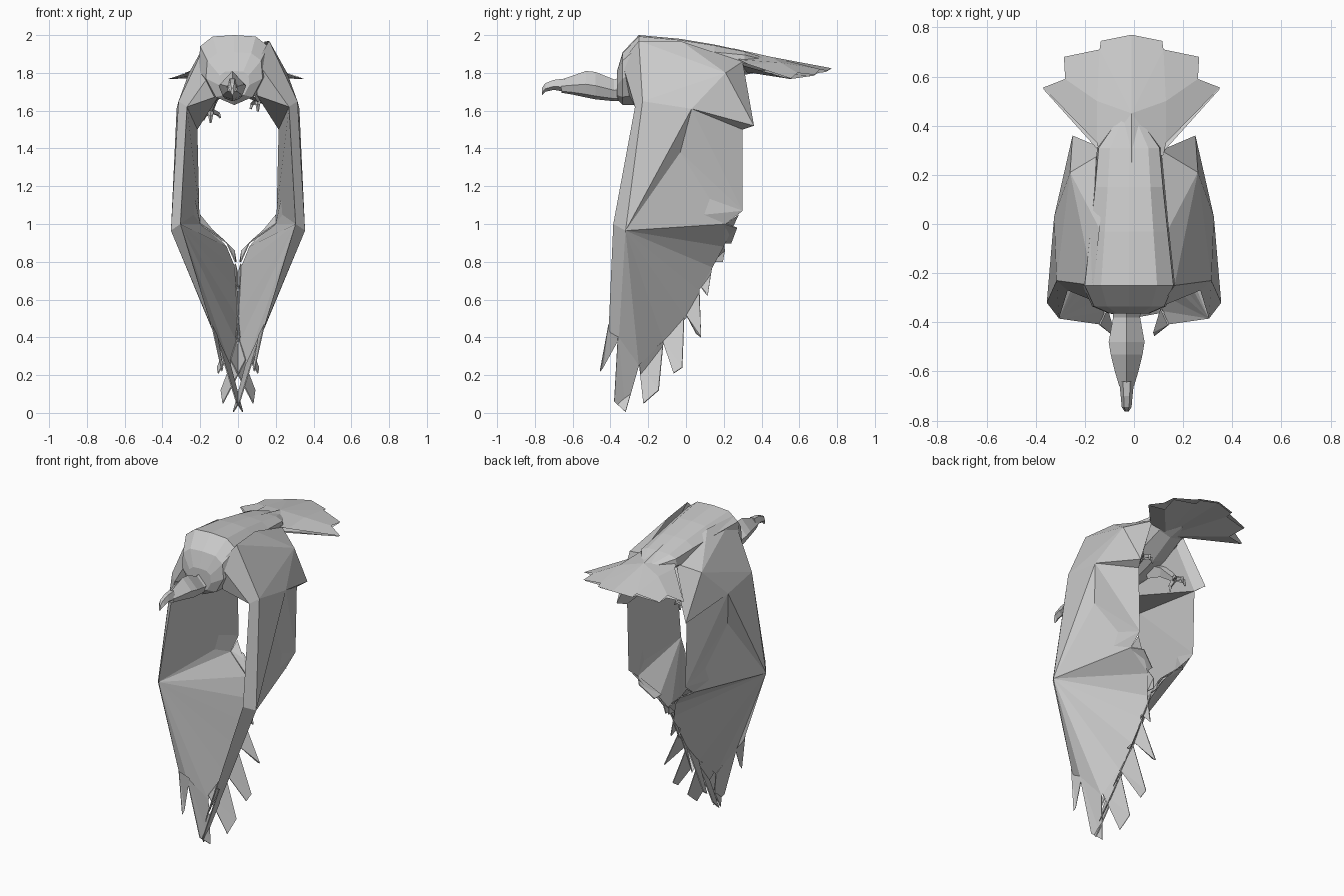
import bpy, bmesh
from mathutils import Vector

CX = -0.02  # body axis sits slightly off the wing axis


def make(name, verts, faces, mirror=False, x=0.0, thick=0.0):
    me = bpy.data.meshes.new(name)
    me.from_pydata([tuple(v) for v in verts], [], faces)
    bm = bmesh.new()
    bm.from_mesh(me)
    bmesh.ops.recalc_face_normals(bm, faces=bm.faces)
    bm.to_mesh(me)
    bm.free()
    ob = bpy.data.objects.new(name, me)
    bpy.context.collection.objects.link(ob)
    ob.location.x = x
    if mirror:
        m = ob.modifiers.new("mirror", 'MIRROR')
        m.use_mirror_merge = x != 0
    if thick:
        m = ob.modifiers.new("thickness", 'SOLIDIFY')
        m.thickness = thick
        m.offset = 0
    return ob


def loft(name, rings, shape, x=0.0):
    """rings: (y, half width, bottom z, top z); shape: (side, height 0..1)"""
    n = len(shape)
    verts = [(w * a, y, lo + (hi - lo) * h) for y, w, lo, hi in rings for a, h in shape]
    faces = [(r * n + i, r * n + (i + 1) % n, (r + 1) * n + (i + 1) % n, (r + 1) * n + i)
             for r in range(len(rings) - 1) for i in range(n)]
    last = (len(rings) - 1) * n
    faces += [tuple(range(n)), tuple(range(last, last + n))]
    return make(name, verts, faces, x=x)


def spike(name, pts, r, x=0.0):
    """Tapered four-sided limb along a short path"""
    verts, faces = [], []
    for k, p in enumerate(pts):
        s = r * (1 - 0.7 * k / (len(pts) - 1))
        d = (Vector(pts[min(k + 1, len(pts) - 1)]) - Vector(pts[max(k - 1, 0)])).normalized()
        u = d.cross(Vector((0.9, 0.1, 0.3))).normalized()
        v = d.cross(u)
        verts += [Vector(p) + s * o for o in (u, v, -u, -v)]
    for k in range(len(pts) - 1):
        for i in range(4):
            j = (i + 1) % 4
            faces.append((4 * k + i, 4 * k + j, 4 * k + 4 + j, 4 * k + 4 + i))
    e = 4 * (len(pts) - 1)
    faces += [(0, 1, 2, 3), (e, e + 1, e + 2, e + 3)]
    return make(name, verts, faces, x=x)


# Body
loft("body", [(-0.365, 0.08, 1.66, 1.81), (-0.335, 0.15, 1.63, 1.91), (-0.25, 0.19, 1.63, 2.0),
              (-0.03, 0.165, 1.64, 1.98), (0.15, 0.145, 1.70, 1.95), (0.31, 0.13, 1.79, 1.915),
              (0.42, 0.05, 1.81, 1.88)],
     [(0, 0), (0.65, 0.15), (1, 0.5), (0.95, 0.84), (0.6, 0.98),
      (0, 1), (-0.6, 0.98), (-0.95, 0.84), (-1, 0.5), (-0.65, 0.15)], CX)

# Neck and head
loft("neck_and_head", [(-0.28, 0.06, 1.66, 1.80), (-0.38, 0.055, 1.65, 1.765), (-0.48, 0.073, 1.66, 1.805),
                       (-0.53, 0.065, 1.67, 1.81), (-0.60, 0.048, 1.685, 1.785), (-0.66, 0.03, 1.695, 1.765)],
     [(0, 0), (0.7, 0.12), (1, 0.5), (0, 1), (-1, 0.5), (-0.7, 0.12)], CX - 0.01)

# Hooked beak
loft("beak", [(-0.64, 0.03, 1.70, 1.77), (-0.70, 0.024, 1.71, 1.763), (-0.745, 0.02, 1.70, 1.745),
              (-0.763, 0.008, 1.68, 1.72)],
     [(0, 0), (1, 0.35), (0.5, 1), (-0.5, 1), (-1, 0.35)], CX - 0.01)

# Tail fan, raised centre line and notched feather ends
tail = [(0, 0.25, 1.93), (0, 0.45, 1.885), (0, 0.77, 1.825), (0.13, 0.28, 1.87),
        (0.14, 0.33, 1.845), (0.36, 0.555, 1.77), (0.27, 0.59, 1.80), (0.275, 0.68, 1.79),
        (0.13, 0.71, 1.82), (0.125, 0.745, 1.81), (0.14, 0.5, 1.855)]
make("tail", tail, [(0, 3, 1), (3, 4, 10, 1), (4, 5, 6, 10), (6, 7, 8, 10), (1, 10, 8), (1, 8, 9, 2)],
     True, CX + 0.01)
# Tail underside
under = [(0, 0.28, 1.81), (0.135, 0.30, 1.84), (0.36, 0.55, 1.768), (0.25, 0.57, 1.77), (0.27, 0.675, 1.785),
         (0.12, 0.70, 1.80), (0.12, 0.74, 1.805), (0, 0.765, 1.82)]
make("tail_underside", under, [(0, 1, 2, 3), (0, 3, 4, 5), (0, 5, 6, 7)], True, CX + 0.01)

# Upper wing: outer skin, leading edge strip, inner skin
upper = [(0.165, -0.25, 1.97), (0.14, -0.02, 1.965), (0.11, 0.30, 1.86),     # shoulder
         (0.10, -0.34, 1.86), (0.10, -0.30, 1.68), (0.11, 0.26, 1.78),       # armpit
         (0.315, -0.23, 1.65), (0.325, 0.03, 1.61), (0.25, 0.36, 1.52),      # elbow
         (0.27, -0.27, 1.62), (0.26, 0.21, 1.80), (0.215, 0.30, 1.50),
         (0.355, -0.32, 0.965), (0.305, -0.385, 1.0), (0.20, 0.21, 1.00),    # wrist
         (0.205, 0.30, 1.07), (0.28, -0.03, 1.38)]
make("upper_wing", upper,
     [(0, 6, 10), (0, 10, 1), (1, 10, 2), (6, 7, 10), (10, 7, 8), (2, 10, 8),
      (6, 12, 7), (7, 12, 16), (7, 16, 15), (7, 15, 11), (7, 11, 8), (16, 12, 14), (16, 14, 15),
      (0, 3, 9, 6), (6, 9, 13, 12),
      (3, 4, 9), (4, 5, 11), (4, 11, 9), (9, 11, 15), (9, 15, 13), (13, 15, 14), (5, 2, 8, 11)], True)

# Lower wing
lower = [(0.355, -0.32, 0.965), (0.305, -0.385, 1.0), (0.20, 0.21, 1.00), (0.06, 0.20, 0.88),
         (0.015, 0.14, 0.77), (0.01, 0.07, 0.65), (0.0, 0.0, 0.50), (0.01, -0.12, 0.38),
         (0.04, -0.25, 0.25), (0.12, -0.355, 0.40), (0.13, -0.41, 0.43), (0.20, 0.28, 1.05)]
make("lower_wing", lower,
     [(0, i, i + 1) for i in range(2, 9)] + [(1, i, i + 1) for i in range(3, 9)] +
     [(0, 1, 10, 9), (1, 9, 10), (1, 2, 3), (2, 11, 3)], True)

# Wing tip feathers: two root points and two tip points each
feathers = [
    [(0.14, -0.41, 0.47), (0.11, -0.345, 0.41), (0.08, -0.44, 0.24), (0.085, -0.455, 0.22)],
    [(0.12, -0.36, 0.42), (0.04, -0.25, 0.25), (-0.025, -0.32, 0.005), (0.01, -0.38, 0.06)],
    [(0.04, -0.25, 0.28), (0.01, -0.12, 0.38), (-0.09, -0.145, 0.12), (-0.08, -0.225, 0.05)],
    [(0.01, -0.13, 0.40), (0.0, -0.01, 0.51), (-0.11, -0.02, 0.24), (-0.105, -0.065, 0.21)],
    [(0.0, 0.0, 0.52), (0.01, 0.07, 0.66), (-0.10, 0.08, 0.40), (-0.10, 0.055, 0.42)],
    [(0.01, 0.07, 0.68), (0.015, 0.14, 0.79), (-0.03, 0.115, 0.62), (-0.03, 0.10, 0.64)],
    [(0.015, 0.14, 0.80), (0.06, 0.20, 0.90), (0.02, 0.205, 0.86), (0.01, 0.195, 0.80)],
    [(0.06, 0.17, 0.90), (0.20, 0.21, 1.0), (0.15, 0.27, 0.98), (0.06, 0.24, 0.90)]]
for i, f in enumerate(feathers):
    make(f"wing_feather_{i + 1}", f, [(0, 1, 2), (0, 2, 3)], True, thick=0.006)

# Legs and clawed feet, tucked back under the tail
for side, drop in ((-1, 0.0), (1, 0.06)):
    tag = "left" if side < 0 else "right"
    fx, fy, fz = 0.125 * side, 0.2, 1.60 + drop
    spike(f"{tag}_leg", [(0.09 * side, 0.03, 1.72), (0.11 * side, 0.12, 1.68), (fx, fy, fz)], 0.06, CX)
    for k, (dx, dy, dz) in enumerate([(-0.03, 0.05, -0.04), (0, 0.07, -0.04),
                                      (0.04, 0.05, -0.03), (0, -0.04, -0.05)]):
        spike(f"{tag}_toe_{k + 1}", [(fx, fy, fz), (fx + dx, fy + dy, fz + dz * 0.6),
                                     (fx + dx * 1.3, fy + dy, fz + dz * 1.3)], 0.018, CX)
